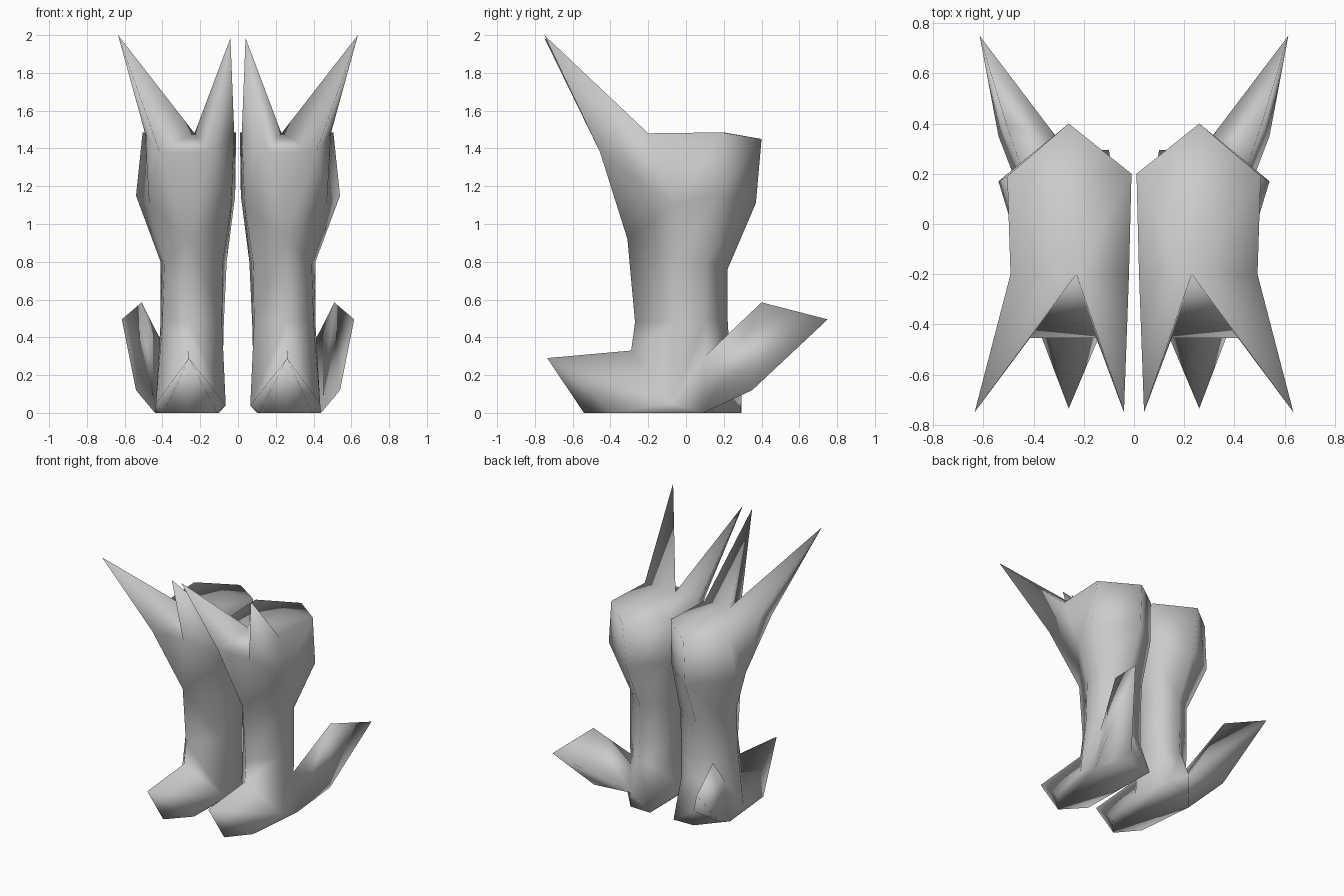
import bpy, bmesh

if "Cube" in bpy.data.objects:
    bpy.data.objects.remove(bpy.data.objects["Cube"])

grey = bpy.data.materials.new("plain grey")
grey.diffuse_color = (0.6, 0.6, 0.6, 1)
grey.use_nodes = True
grey.node_tree.nodes["Principled BSDF"].inputs["Base Color"].default_value = grey.diffuse_color

bm = bmesh.new()


def v(*co):
    return bm.verts.new(co)


def face(*verts):
    bm.faces.new(verts)


# Cross-sections, each: front, outer front, outer back, back, inner back, inner front
sole = [v(.26, -.54, 0), v(.395, -.38, 0), v(.44, .09, 0),
        v(.27, .29, 0), v(.10, .295, 0), v(.11, -.38, 0)]
instep = [v(.26, -.29, .33), v(.435, -.08, .05), v(.405, .10, .30),
          v(.24, .23, .33), v(.08, .17, .28), v(.065, -.06, .04)]
ankle = [v(.255, -.27, .48), v(.40, -.06, .48), v(.41, .10, .48),
         v(.24, .22, .50), v(.075, .16, .48), v(.085, -.06, .48)]
shin = [v(.255, -.31, .92), v(.39, -.06, .80), v(.41, .10, .80),
        v(.24, .22, .76), v(.06, .16, .80), v(.08, -.06, .80)]
calf = [None, v(.47, -.06, 1.10), v(.54, .17, 1.15),
        v(.25, .37, 1.11), v(.015, .20, 1.15), v(.035, -.06, 1.10)]
rim = [v(.23, -.20, 1.48), v(.492, -.20, 1.48), v(.505, .19, 1.485),
       v(.26, .40, 1.45), v(.01, .20, 1.485), v(.02, -.20, 1.48)]


def bridge(low, high, sides):
    for i in sides:
        j = (i + 1) % 6
        face(low[i], low[j], high[j], high[i])


# Leg
bridge(instep, ankle, range(6))
bridge(ankle, shin, range(6))
bridge(shin, calf, range(1, 5))
bridge(calf, rim, range(1, 5))
face(*rim)

# Front panel and the two spikes
panel = {1: v(.415, -.455, 1.38), 5: v(.15, -.455, 1.38)}
tips = {1: v(.635, -.75, 2.0), 5: v(.04, -.75, 1.985)}
face(shin[0], panel[1], panel[5])
face(rim[0], panel[5], panel[1])
for s in (1, 5):
    face(shin[0], shin[s], calf[s])
    face(shin[0], calf[s], panel[s])
    face(panel[s], calf[s], rim[s])
    face(panel[s], rim[s], tips[s])
    face(rim[s], rim[0], tips[s])
    face(rim[0], panel[s], tips[s])

# Foot with pointed toe
toe = v(.26, -.735, .29)
face(*reversed(sole))
for s in (1, 5):
    face(toe, sole[0], sole[s])
    face(toe, sole[s], instep[s])
    face(toe, instep[s], instep[0])
bridge(sole, instep, (1, 4))

# Heel and swept-back wing
heel = v(.27, .295, .11)
wing_top, wing_low, wing_tip = v(.51, .40, .585), v(.54, .35, .12), v(.615, .75, .495)
face(sole[3], sole[4], heel)
face(sole[4], instep[4], instep[3], heel)
face(sole[2], wing_low, wing_top, instep[2])
face(wing_low, wing_tip, wing_top)
face(instep[2], wing_top, heel)
face(wing_top, wing_tip, heel)
face(instep[3], instep[2], heel)
face(heel, wing_tip, wing_low)
face(sole[2], sole[3], heel, wing_low)

bmesh.ops.recalc_face_normals(bm, faces=bm.faces)
for f in bm.faces:
    f.smooth = True
mesh = bpy.data.meshes.new("boots")
bm.to_mesh(mesh)
bm.free()
mesh.materials.append(grey)
boots = bpy.data.objects.new("boots", mesh)
bpy.context.collection.objects.link(boots)

# Second boot
mirror = boots.modifiers.new("pair", 'MIRROR')
mirror.use_mirror_merge = False
